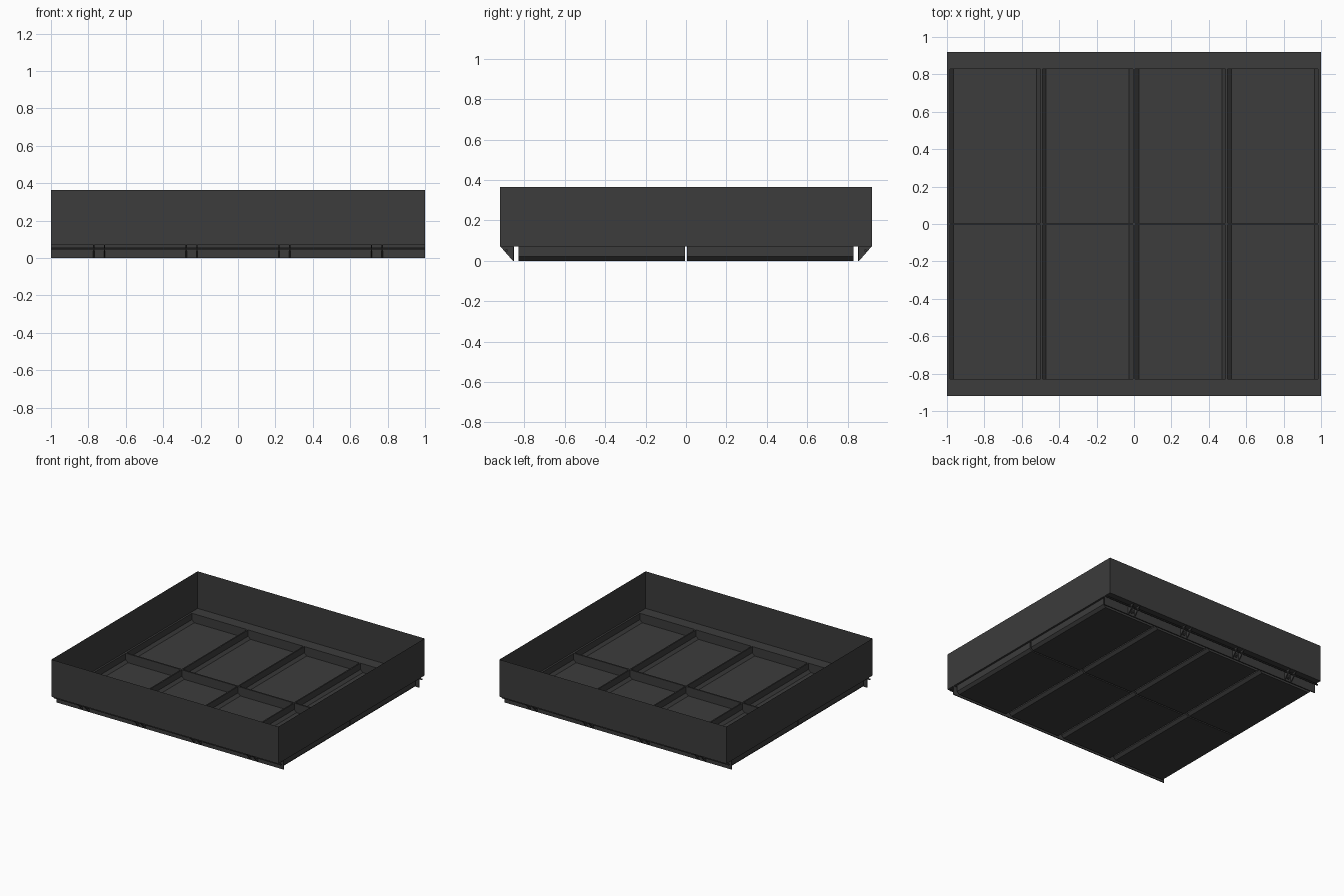
import bpy, bmesh, math
from mathutils import Matrix

if "Cube" in bpy.data.objects:
    bpy.data.objects.remove(bpy.data.objects["Cube"])

mat = bpy.data.materials.new("dark_plastic")
mat.diffuse_color = (0.045, 0.045, 0.045, 1)
mat.use_nodes = True
mat.node_tree.nodes["Principled BSDF"].inputs["Base Color"].default_value = mat.diffuse_color

X, Y, TOP, DECK = 1.0, 0.92, 0.365, 0.07
PITCH, HALF, FLOOR = 0.495, 0.2425, 0.222
CENTRES = [(i - 1.5) * PITCH for i in range(4)]


def finish(bm, name):
    bmesh.ops.remove_doubles(bm, verts=bm.verts, dist=1e-5)
    me = bpy.data.meshes.new(name)
    bm.to_mesh(me)
    bm.free()
    ob = bpy.data.objects.new(name, me)
    bpy.context.collection.objects.link(ob)
    me.materials.append(mat)
    return ob


def poly(bm, pts):
    return bm.faces.new([bm.verts.new(p) for p in pts])


def prism(bm, yz, x0, x1):
    # closed y-z profile extruded along x
    f = poly(bm, [(x0, y, z) for y, z in yz])
    r = bmesh.ops.extrude_face_region(bm, geom=[f], use_keep_orig=True)
    vs = [v for v in r["geom"] if isinstance(v, bmesh.types.BMVert)]
    bmesh.ops.translate(bm, verts=vs, vec=(x1 - x0, 0, 0))
    bmesh.ops.recalc_face_normals(bm, faces=bm.faces)


# tray walls: thin sheet around the rim
bm = bmesh.new()
ring = [(-X, -Y), (X, -Y), (X, Y), (-X, Y)]
for (x0, y0), (x1, y1) in zip(ring, ring[1:] + ring[:1]):
    poly(bm, [(x0, y0, DECK), (x1, y1, DECK), (x1, y1, TOP), (x0, y0, TOP)])
finish(bm, "tray_walls")

# tray floor: deck strips with eight sunken pans
bm = bmesh.new()
xs = [-X] + [c + s * HALF for c in CENTRES for s in (-1, 1)] + [X]
ys = [-Y, -0.828, -0.006, 0.006, 0.828, Y]
for i in range(len(xs) - 1):
    for j in range(len(ys) - 1):
        x0, x1, y0, y1 = xs[i], xs[i + 1], ys[j], ys[j + 1]
        if not (i % 2 and j % 2):
            poly(bm, [(x0, y0, DECK), (x1, y0, DECK), (x1, y1, DECK), (x0, y1, DECK)])
            continue
        c = HALF - FLOOR
        prof = [(x0, DECK), (x0, 0.02), (x0 + c, 0), (x1 - c, 0), (x1, 0.02), (x1, DECK)]
        for (a, za), (b, zb) in zip(prof, prof[1:]):
            poly(bm, [(a, y0, za), (b, y0, zb), (b, y1, zb), (a, y1, za)])
        poly(bm, [(x, y0, z) for x, z in reversed(prof)])
        poly(bm, [(x, y1, z) for x, z in prof])
finish(bm, "tray_floor")

for side, label in ((-1, "front"), (1, "back")):
    # hanging rail plate and its slim bead
    bm = bmesh.new()
    prism(bm, [(side * y, z) for y, z in ((0.85, DECK), (0.85, 0), (0.857, 0), (0.857, DECK))], -X, X)
    prism(bm, [(side * (0.888 + 0.006 * math.cos(a)), 0.051 + 0.006 * math.sin(a))
               for a in [k * math.pi / 4 for k in range(8)]], -X, X)
    finish(bm, label + "_rail")

    # mounting clips: paired triangular gussets with a round boss
    bm = bmesh.new()
    for cx in CENTRES:
        for s in (-1, 1):
            gx = cx + s * 0.029
            prism(bm, [(side * y, z) for y, z in ((0.857, DECK), (0.857, 0), (0.918, DECK))],
                  gx - 0.003, gx + 0.003)
        for r, d in ((0.017, 0.008), (0.009, 0.013)):
            m = Matrix.Translation((cx, side * (0.857 + d / 2), 0.035)) @ Matrix.Rotation(math.pi / 2, 4, "X")
            bmesh.ops.create_cone(bm, cap_ends=True, segments=16, radius1=r, radius2=r, depth=d, matrix=m)
    finish(bm, label + "_clips")
